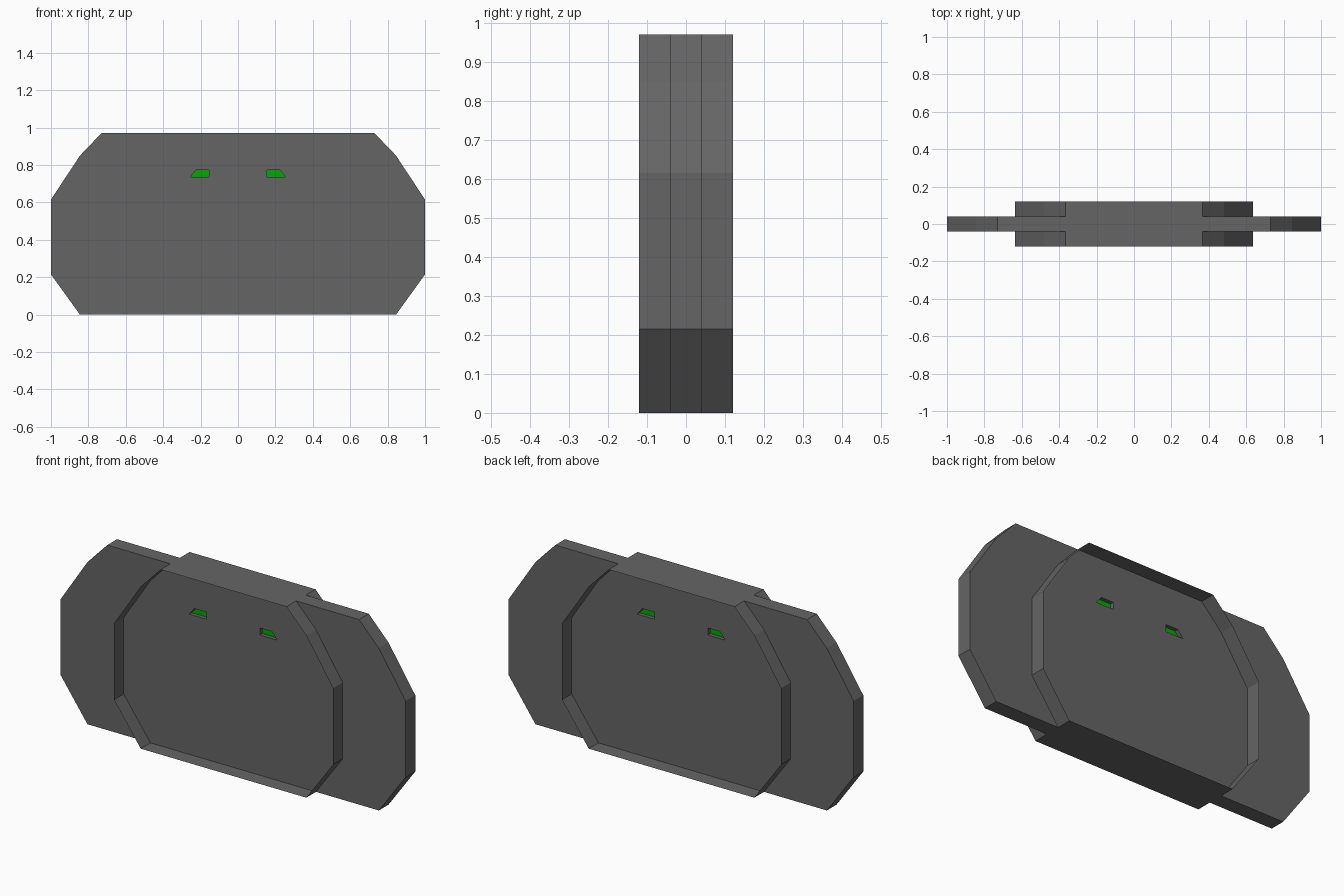
import bpy
import bmesh

cube = bpy.data.objects.get("Cube")
if cube:
    bpy.data.objects.remove(cube, do_unlink=True)


def make_material(name, color):
    mat = bpy.data.materials.new(name)
    mat.use_nodes = True
    mat.diffuse_color = color
    mat.node_tree.nodes["Principled BSDF"].inputs["Base Color"].default_value = color
    return mat


def extrude_profile(name, points, y0, y1, mat, capped=True):
    """Sweep an x-z outline along y, with or without end faces."""
    bm = bmesh.new()
    front = [bm.verts.new((x, y0, z)) for x, z in points]
    back = [bm.verts.new((x, y1, z)) for x, z in points]
    n = len(points)
    for i in range(n):
        j = (i + 1) % n
        bm.faces.new((front[i], front[j], back[j], back[i]))
    if capped:
        bm.faces.new(front[::-1])
        bm.faces.new(back)
    bmesh.ops.recalc_face_normals(bm, faces=bm.faces)
    mesh = bpy.data.meshes.new(name)
    bm.to_mesh(mesh)
    bm.free()
    mesh.materials.append(mat)
    obj = bpy.data.objects.new(name, mesh)
    bpy.context.collection.objects.link(obj)
    return obj


def outline(inset):
    """Symmetric octagonal outline with a double bevel at the top corners."""
    half = [(0.845, 0), (1, 0.215), (1, 0.615), (0.845, 0.85), (0.73, 0.97)]
    right = [(x - inset, z) for x, z in half]
    return right + [(-x, z) for x, z in reversed(right)]


gray = make_material("dark_gray", (0.13, 0.13, 0.13, 1))
green = make_material("bright_green", (0.0, 0.4, 0.0, 1))

# Wide central plate
plate = extrude_profile("wide_plate", outline(0), -0.04, 0.04, gray)

# Open thin-walled rims on both sides of the plate
for name, s in (("front_rim", -1), ("back_rim", 1)):
    extrude_profile(name, outline(0.365), s * 0.04, s * 0.12, gray, capped=False)

# Eye slots cut through the plate, each with a recessed green pane
eye = [(0.155, 0.735), (0.255, 0.735), (0.225, 0.772), (0.155, 0.772)]
for side, s in (("left", 1), ("right", -1)):
    points = [(s * x, z) for x, z in eye]
    cutter = extrude_profile(side + "_eye_cutter", points, -0.1, 0.1, gray)
    cutter.hide_render = True
    cutter.hide_viewport = True
    cut = plate.modifiers.new(side + "_eye_slot", "BOOLEAN")
    cut.operation = "DIFFERENCE"
    cut.solver = "EXACT"
    cut.object = cutter
    extrude_profile(side + "_eye_pane", points, -0.02, 0.02, green)
